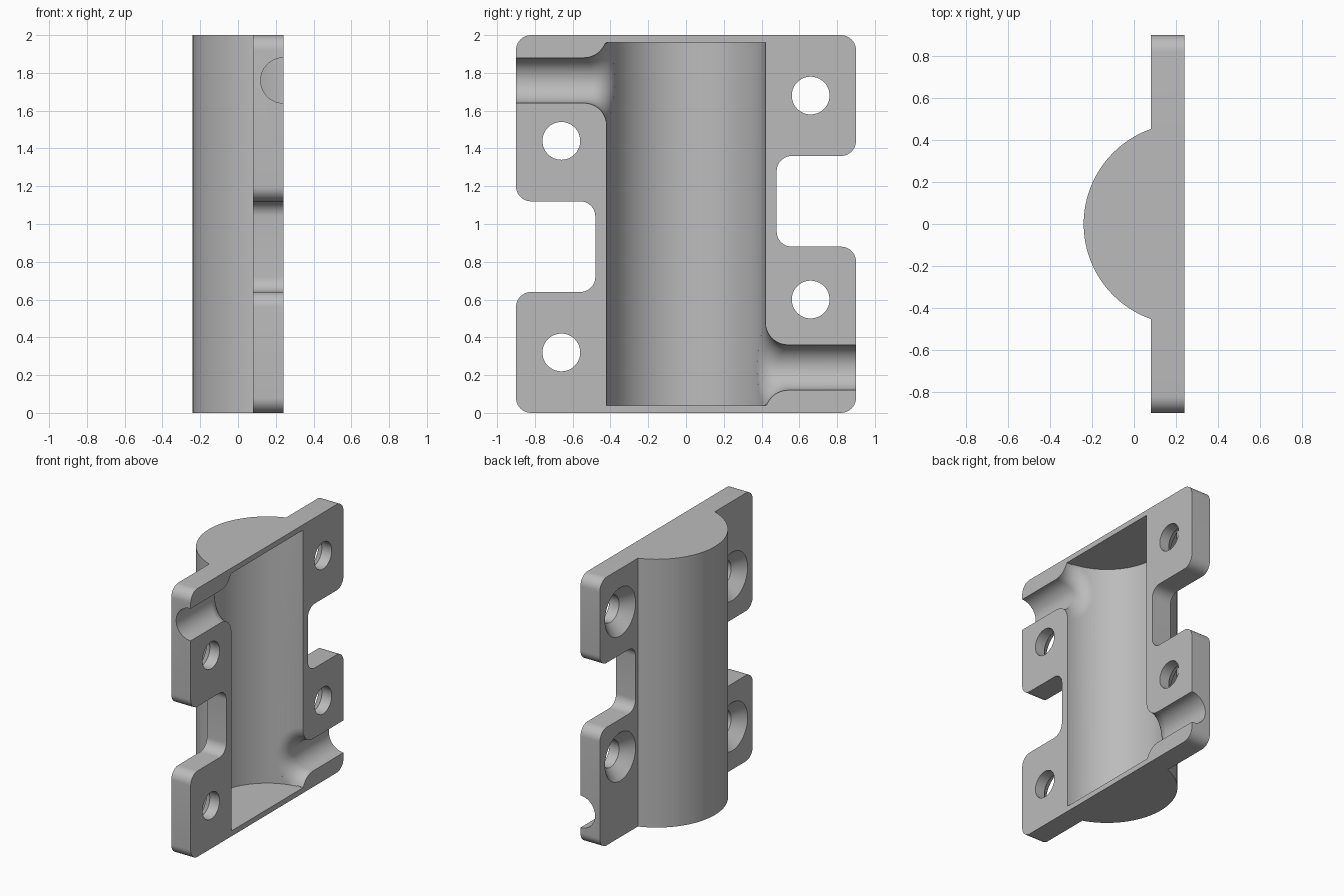
import bpy, bmesh
from math import sin, cos, pi, sqrt, radians
from mathutils import Vector

if "Cube" in bpy.data.objects:
    bpy.data.objects.remove(bpy.data.objects["Cube"])

FACE, BACK = 0.24, 0.08        # open face and rear face of the flange (x)
SHELL, BORE = 0.48, 0.42       # outer and inner radius of the body
PIPE, BLEND = 0.12, 0.12       # side channel radius and its fillet
FLOOR, CEILING = 0.04, 1.96    # ends of the inner chamber


def loft(name, rings):
    """Closed solid through a list of equal-length point rings."""
    bm = bmesh.new()
    rows = [[bm.verts.new(p) for p in ring] for ring in rings]
    n = len(rows[0])
    for a, b in zip(rows, rows[1:]):
        for i in range(n):
            j = (i + 1) % n
            bm.faces.new((a[i], a[j], b[j], b[i]))
    bm.faces.new(rows[0])
    bm.faces.new(rows[-1])
    bmesh.ops.recalc_face_normals(bm, faces=bm.faces)
    mesh = bpy.data.meshes.new(name)
    bm.to_mesh(mesh)
    bm.free()
    obj = bpy.data.objects.new(name, mesh)
    bpy.context.collection.objects.link(obj)
    return obj


def rounded(points, radius, steps=10):
    """Round every right-angled corner of a 2D outline."""
    out = []
    for i, p in enumerate(points):
        p = Vector(p)
        a = (Vector(points[i - 1]) - p).normalized() * radius
        b = (Vector(points[(i + 1) % len(points)]) - p).normalized() * radius
        for k in range(steps + 1):
            t = k / steps * pi / 2
            out.append(p + a * (1 - sin(t)) + b * (1 - cos(t)))
    return out


def combine(target, tool, operation):
    mod = target.modifiers.new(tool.name, 'BOOLEAN')
    mod.operation, mod.solver, mod.object = operation, 'EXACT', tool
    bpy.context.view_layer.objects.active = target
    bpy.ops.object.modifier_apply(modifier=mod.name)
    bpy.data.objects.remove(tool)


def channel(name, side, height, n=64, steps=10):
    """Round channel that flares with a rolling-ball fillet into the chamber."""
    rings = [[] for _ in range(steps + 3)]
    reach = PIPE + BLEND
    for i in range(n):
        t = 2 * pi * i / n
        out = Vector((-sin(t), 0, cos(t)))
        cy = side * sqrt((BORE + BLEND) ** 2 - (reach * sin(t)) ** 2)
        ball = out * reach + Vector((0, cy, 0))
        inward = Vector((-ball.x, -ball.y, 0)).normalized()
        pts = [out * PIPE + Vector((0, side, 0))]
        pts += [ball + BLEND * (-out).slerp(inward, k / steps) for k in range(steps + 1)]
        pts.append(Vector((pts[-1].x, side * 0.2, pts[-1].z)))
        for ring, p in zip(rings, pts):
            z = min(max(p.z + height, FLOOR + 0.001), CEILING - 0.001)
            ring.append((p.x + FACE, p.y, z))
    return loft(name, rings)


# Flange plate with a notch on each side
outline = rounded([(-0.9, 0), (0.9, 0), (0.9, 0.88), (0.48, 0.88), (0.48, 1.36), (0.9, 1.36),
                   (0.9, 2), (-0.9, 2), (-0.9, 1.12), (-0.48, 1.12), (-0.48, 0.64), (-0.9, 0.64)], 0.08)
housing = loft("half_housing", [[(x, y, z) for y, z in outline] for x in (BACK, FACE)])

# Half-round body
arc = [pi * i / 64 for i in range(65)]
body = loft("round_body", [[(FACE - SHELL * sin(a), SHELL * cos(a), z) for a in arc] for z in (0, 2)])
combine(housing, body, 'UNION')

# Inner chamber
turn = [2 * pi * i / 128 for i in range(128)]
chamber = loft("chamber", [[(FACE - BORE * sin(a), BORE * cos(a), z) for a in turn]
                           for z in (FLOOR, CEILING)])
combine(housing, chamber, 'DIFFERENCE')

# Side channels
for side, height in ((-1, 1.76), (1, 0.24)):
    combine(housing, channel("channel", side, height), 'DIFFERENCE')

# Countersunk screw holes
for y, z in ((-0.66, 0.32), (-0.66, 1.44), (0.66, 0.60), (0.66, 1.68)):
    profile = ((0.04, 0.18), (BACK, 0.18), (0.16, 0.10), (0.30, 0.10))
    hole = loft("screw_hole", [[(x, y + r * cos(a), z + r * sin(a)) for a in turn[::2]]
                               for x, r in profile])
    combine(housing, hole, 'DIFFERENCE')

# Material and shading
grey = bpy.data.materials.new("plain grey")
grey.use_nodes = True
colour = (0.5, 0.5, 0.5, 1)
grey.diffuse_color = colour
grey.node_tree.nodes["Principled BSDF"].inputs["Base Color"].default_value = colour
housing.data.materials.clear()
housing.data.materials.append(grey)
for poly in housing.data.polygons:
    poly.material_index = 0

bpy.ops.object.select_all(action='DESELECT')
housing.select_set(True)
bpy.context.view_layer.objects.active = housing
bpy.ops.object.shade_smooth_by_angle(angle=radians(30))
